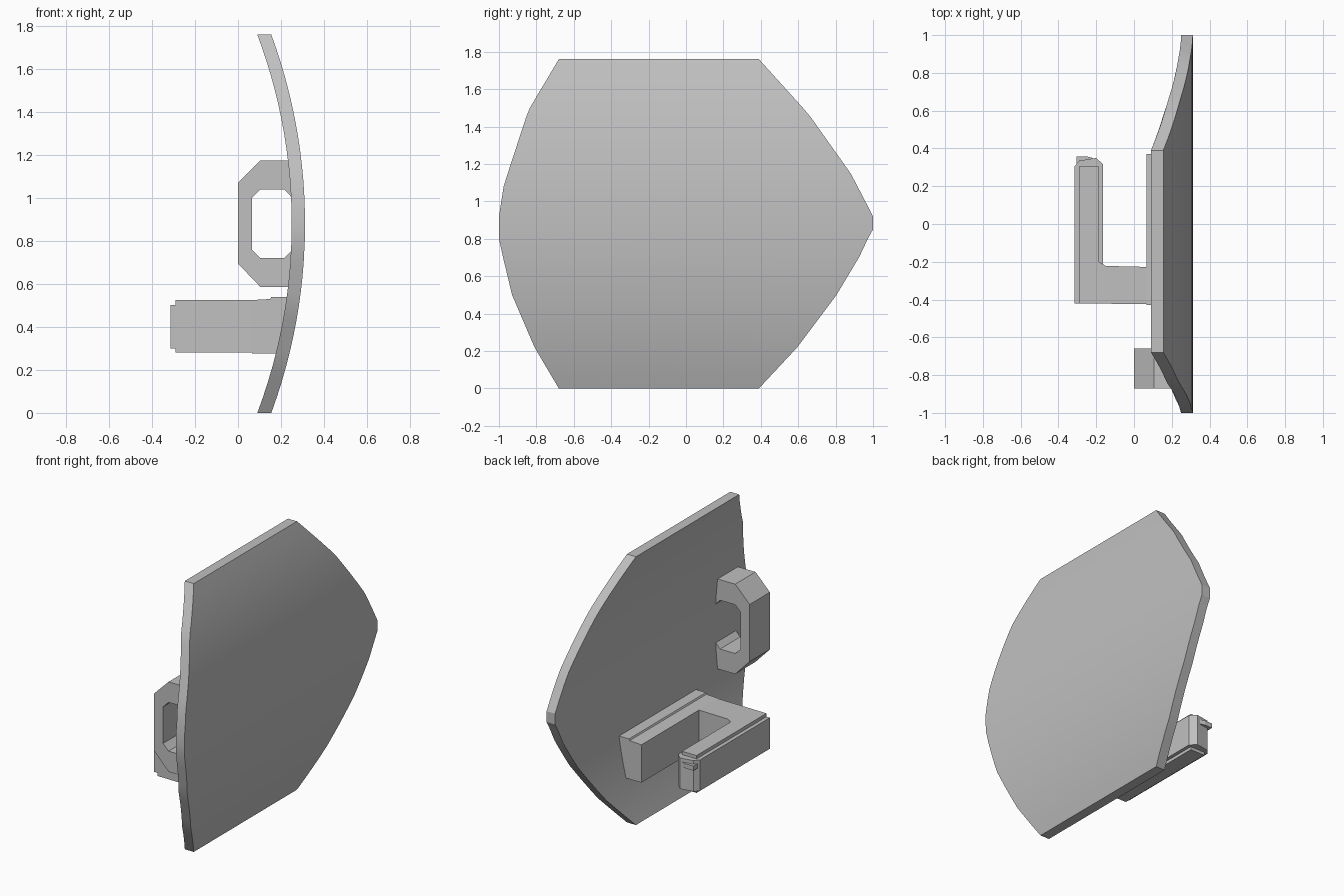
import bpy, bmesh, math
from mathutils import Vector

cube = bpy.data.objects.get("Cube")
if cube:
    bpy.data.objects.remove(cube, do_unlink=True)

grey = bpy.data.materials.new("plain grey")
grey.use_nodes = True
grey.diffuse_color = (0.53, 0.53, 0.53, 1)
grey.node_tree.nodes["Principled BSDF"].inputs["Base Color"].default_value = grey.diffuse_color


def finish(bm, name, smooth=False):
    bmesh.ops.recalc_face_normals(bm, faces=bm.faces[:])
    mesh = bpy.data.meshes.new(name)
    bm.to_mesh(mesh)
    bm.free()
    mesh.materials.append(grey)
    obj = bpy.data.objects.new(name, mesh)
    bpy.context.collection.objects.link(obj)
    if smooth:
        bpy.ops.object.select_all(action="DESELECT")
        obj.select_set(True)
        bpy.context.view_layer.objects.active = obj
        bpy.ops.object.shade_smooth_by_angle(angle=math.radians(25))
    return obj


def prism(name, profile, axis, lo, hi):
    """Extrude a closed profile along y (profile in xz) or z (profile in xy)."""
    bm = bmesh.new()
    place = (lambda a, b: (a, lo, b)) if axis == "y" else (lambda a, b: (a, b, lo))
    face = bm.faces.new([bm.verts.new(place(a, b)) for a, b in profile])
    moved = bmesh.ops.extrude_face_region(bm, geom=[face], use_keep_orig=True)["geom"]
    shift = Vector((0, hi - lo, 0) if axis == "y" else (0, 0, hi - lo))
    bmesh.ops.translate(bm, vec=shift, verts=[g for g in moved if isinstance(g, bmesh.types.BMVert)])
    return finish(bm, name)


# Curved shield plate: outline rows of (height, rear edge, forward edge)
HALF = 0.88
outline = [(0, -.68, .39), (.22, -.81, .595), (.5, -.93, .805), (.7, -.978, .925),
           (.8, -1, .972), (.85, -1, 1), (.92, -1, 1), (1.08, -.975, .917),
           (1.15, -.953, .88), (1.45, -.855, .667), (1.5, -.835, .625), (1.76, -.68, .39)]


def arc_x(z, crown, sag):
    radius = (HALF ** 2 + sag ** 2) / (2 * sag)
    return crown - radius + math.sqrt(radius ** 2 - (z - HALF) ** 2)


rows = []
for a, b in zip(outline, outline[1:]):
    steps = max(1, round((b[0] - a[0]) / 0.07))
    rows += [[p + (q - p) * i / steps for p, q in zip(a, b)] for i in range(steps)]
rows.append(outline[-1])

bm = bmesh.new()
rings = []
for z, y0, y1 in rows:
    inner, outer = arc_x(z, 0.25, 0.16), arc_x(z, 0.312, 0.157)
    corners = ((inner, y0), (inner, y1), (outer, y1), (outer, y0))
    rings.append([bm.verts.new((x, y, z)) for x, y in corners])
for low, high in zip(rings, rings[1:]):
    for i in range(4):
        j = (i + 1) % 4
        bm.faces.new((low[i], low[j], high[j], high[i]))
bm.faces.new(rings[0])
bm.faces.new(rings[-1])
finish(bm, "shield_plate", smooth=True)

# Loop bracket: chamfered frame with a chamfered opening
outer_loop = [(0, .695), (0, 1.07), (.105, 1.175), (.245, 1.175),
              (.28, 1.0), (.28, .76), (.245, .585), (.105, .585)]
inner_loop = [(.065, .76), (.065, 1.0), (.105, 1.04), (.215, 1.04),
              (.253, 1.0), (.253, .76), (.215, .72), (.105, .72)]
bm = bmesh.new()
loops = [[bm.verts.new((x, y, z)) for x, z in prof]
         for prof, y in ((outer_loop, -.87), (outer_loop, -.66), (inner_loop, -.66), (inner_loop, -.87))]
for k in range(4):
    a, b = loops[k], loops[(k + 1) % 4]
    for i in range(8):
        j = (i + 1) % 8
        bm.faces.new((a[i], a[j], b[j], b[i]))
finish(bm, "loop_bracket")

# Mounting rail fixed along the inside of the plate
prism("mounting_rail", [(.065, .277), (.2, .277), (.26, .54), (.155, .54), (.15, .53), (.065, .525)],
      "y", -.428, .37)

# Crosspiece and raised spine of the grip arm, in one bent piece
prism("arm_spine", [(-.29, -.42), (.1, -.425), (.1, -.228), (-.15, -.222),
                    (-.185, -.2), (-.185, .305), (-.29, .305)], "z", .28, .525)

# Wider body of the grip arm, with a blunt tip
prism("arm_body", [(-.315, -.42), (-.163, -.42), (-.163, .315), (-.2, .35),
                   (-.29, .335), (-.315, .305)], "z", .3, .503)

# Small lip on the arm tip
prism("tip_lip", [(-.305, .31), (-.22, .31), (-.22, .35), (-.25, .358), (-.305, .358)],
      "z", .45, .48)
